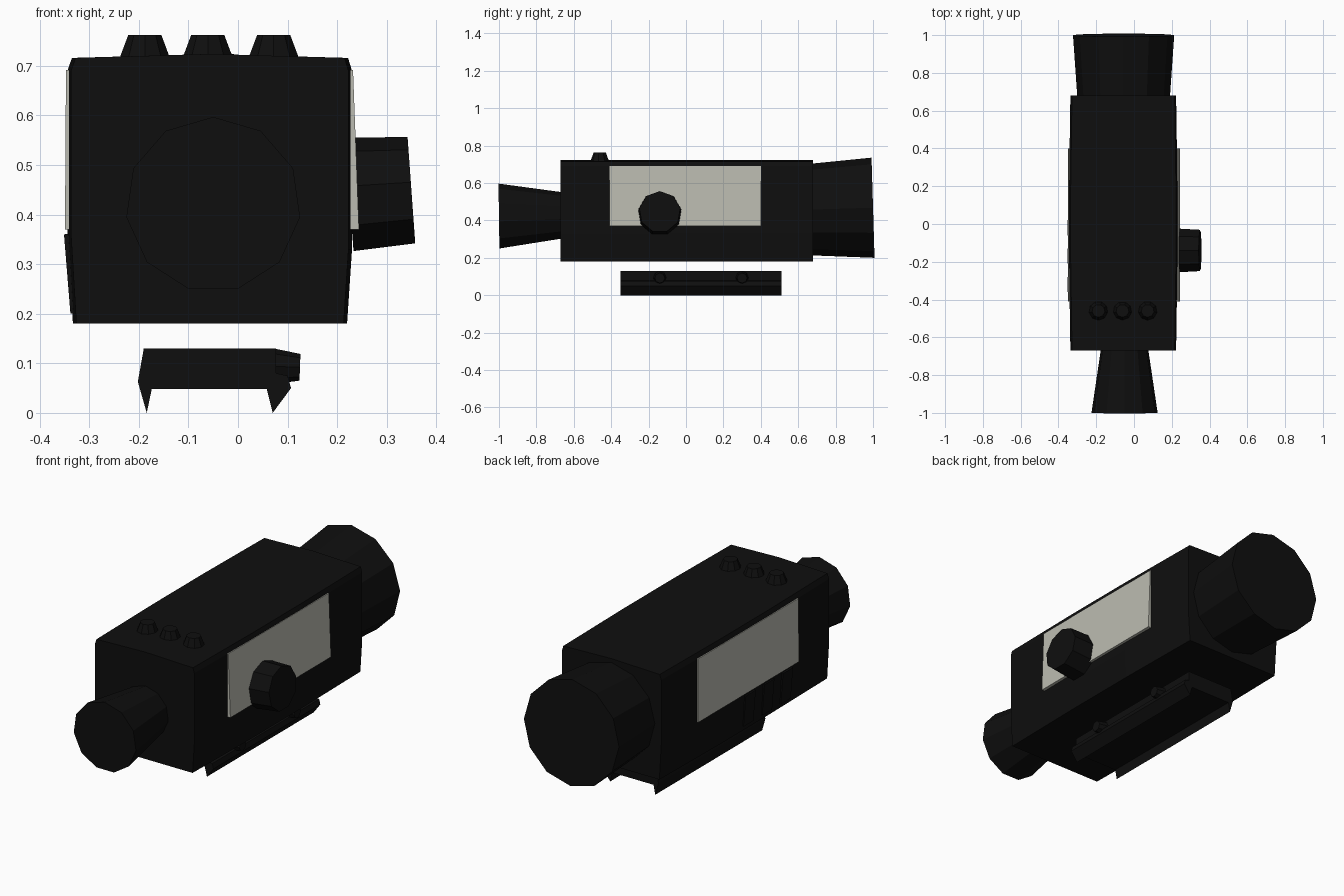
import bpy, bmesh
from mathutils import Matrix, Vector

cube = bpy.data.objects.get("Cube")
if cube:
    bpy.data.objects.remove(cube, do_unlink=True)


def material(name, rgb):
    m = bpy.data.materials.new(name)
    m.use_nodes = True
    m.diffuse_color = (*rgb, 1)
    m.node_tree.nodes["Principled BSDF"].inputs["Base Color"].default_value = (*rgb, 1)
    return m


BLACK = material("matte black", (0.0045, 0.0045, 0.0045))
GREY = material("pale warm grey", (0.5, 0.5, 0.44))


def finish(name, bm, mat):
    bmesh.ops.recalc_face_normals(bm, faces=bm.faces)
    mesh = bpy.data.meshes.new(name)
    bm.to_mesh(mesh)
    bm.free()
    mesh.materials.append(mat)
    obj = bpy.data.objects.new(name, mesh)
    bpy.context.collection.objects.link(obj)
    return obj


def loft(name, profile, stations, mat=BLACK, centre=0.0):
    """Run an x-z profile along y; each station is (y, x scale)."""
    bm = bmesh.new()
    rings = [[bm.verts.new((centre + (x - centre) * s, y, z)) for x, z in profile]
             for y, s in stations]
    n = len(profile)
    for a, b in zip(rings, rings[1:]):
        for i in range(n):
            j = (i + 1) % n
            bm.faces.new((a[i], a[j], b[j], b[i]))
    bm.faces.new(rings[0])
    bm.faces.new(rings[-1])
    return finish(name, bm, mat)


def frustum(name, start, end, r1, r2, sides):
    """Tapered polygonal drum between two points."""
    start, end = Vector(start), Vector(end)
    axis = end - start
    bm = bmesh.new()
    bmesh.ops.create_cone(
        bm, cap_ends=True, segments=sides, radius1=r1, radius2=r2, depth=axis.length,
        matrix=Matrix.Translation((start + end) / 2)
        @ axis.to_track_quat('Z', 'Y').to_matrix().to_4x4())
    return finish(name, bm, BLACK)


# Main housing, slightly bulged at the middle
loft("housing",
     [(-0.333, 0.18), (0.22, 0.18), (0.23, 0.33), (0.23, 0.69), (0.222, 0.716),
      (-0.055, 0.724), (-0.335, 0.716), (-0.344, 0.69), (-0.344, 0.36)],
     [(-0.67, 0.975), (-0.2, 1.0), (0.2, 1.0), (0.68, 0.975)], centre=-0.055)

# Side panels, tilted out at the lower edge
loft("left_panel", [(0.226, 0.37), (0.244, 0.37), (0.232, 0.692), (0.226, 0.692)],
     [(-0.41, 1), (0.40, 1)], GREY)
loft("right_panel", [(-0.34, 0.37), (-0.349, 0.37), (-0.347, 0.692), (-0.34, 0.692)],
     [(-0.41, 1), (0.40, 1)], GREY)

# Grip ribs under the right panel
for i in range(3):
    y = -0.36 + i * 0.15
    loft(f"grip_rib_{i + 1}",
         [(-0.32, 0.2), (-0.338, 0.2), (-0.351, 0.36), (-0.32, 0.365)],
         [(y, 1), (y + 0.08, 1)])

# Eyepiece and objective
frustum("eyepiece", (-0.05, -1, 0.42), (-0.05, -0.66, 0.425), 0.177, 0.126, 11)
frustum("objective", (-0.055, 0.67, 0.458), (-0.055, 1, 0.468), 0.245, 0.268, 12)

# Side dial
frustum("side_dial", (0.225, -0.14, 0.437), (0.35, -0.14, 0.446), 0.118, 0.111, 9)

# Top buttons
for i, x in enumerate((-0.188, -0.061, 0.072)):
    frustum(f"top_button_{i + 1}", (x, -0.46, 0.712), (x, -0.46, 0.762), 0.053, 0.034, 9)

# Mounting rail with two hooked jaws
loft("mount_rail",
     [(-0.19, 0.13), (-0.202, 0.063), (-0.184, 0.0), (-0.174, 0.048), (0.058, 0.048),
      (0.07, 0.0), (0.107, 0.05), (0.1, 0.075), (0.077, 0.08), (0.077, 0.13)],
     [(-0.35, 1), (0.51, 1)])

# Clamp nuts on the rail
for i, y in enumerate((-0.14, 0.3)):
    frustum(f"clamp_nut_{i + 1}", (0.07, y, 0.094), (0.125, y, 0.092), 0.036, 0.027, 8)
